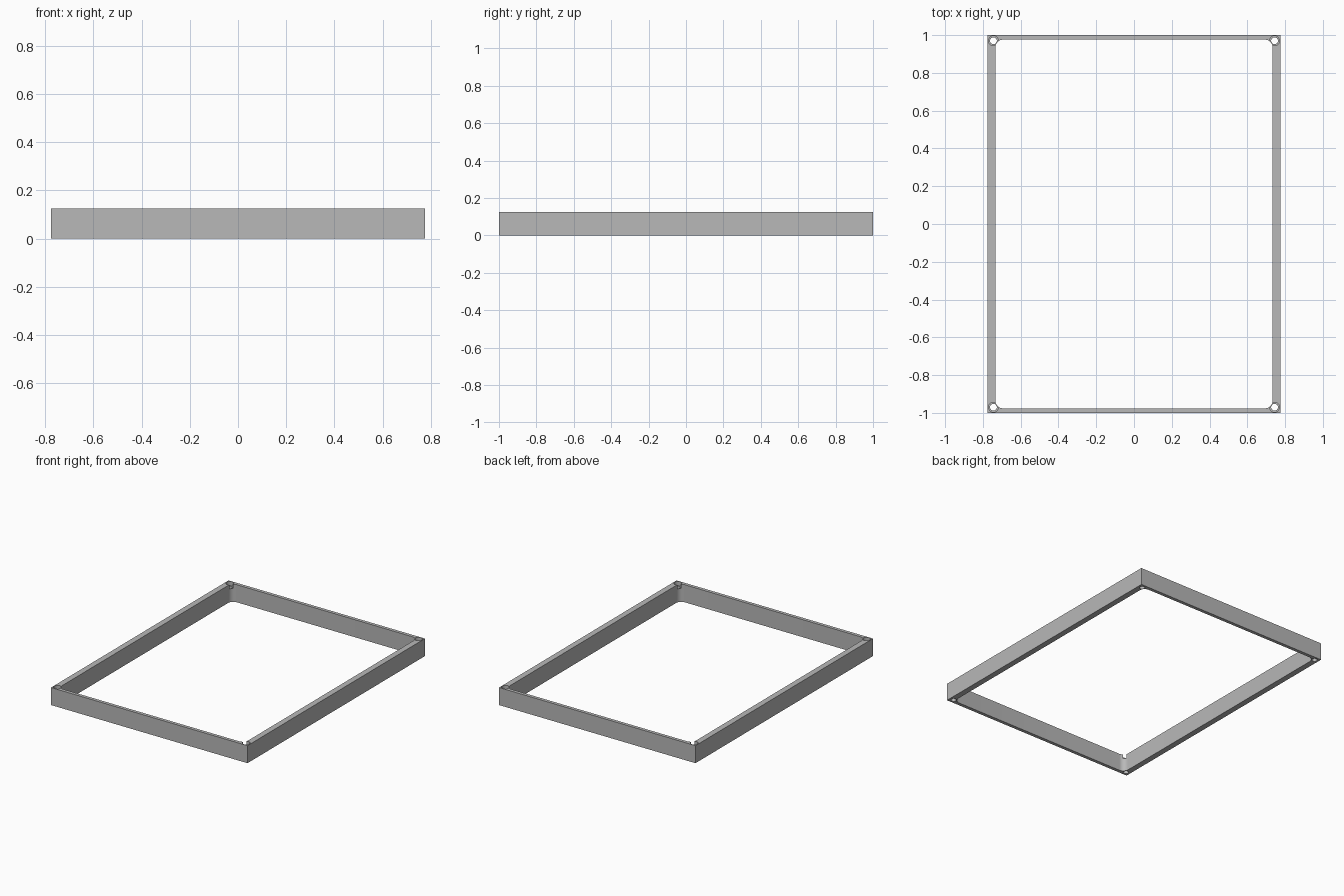
import bpy, bmesh
from math import cos, sin, pi

cube = bpy.data.objects.get("Cube")
if cube:
    bpy.data.objects.remove(cube, do_unlink=True)

HALF_X, HALF_Y, HEIGHT = 0.775, 1.0, 0.125
INNER_X, INNER_Y, FILLET = 0.733, 0.976, 0.04
HOLE_X, HOLE_Y = 0.744, 0.970
BORE_R, SEAT_R, SEAT_DEPTH = 0.018, 0.026, 0.03
MARGIN = 0.05

grey = bpy.data.materials.new("plain grey")
grey.use_nodes = True
colour = (0.48, 0.48, 0.48, 1)
grey.diffuse_color = colour
grey.node_tree.nodes["Principled BSDF"].inputs["Base Color"].default_value = colour


def prism(name, outline, z0, z1):
    """Extrude a closed outline between two heights."""
    bm = bmesh.new()
    base = bm.faces.new([bm.verts.new((x, y, z0)) for x, y in outline])
    top = bmesh.ops.extrude_face_region(bm, geom=[base])["geom"]
    verts = [v for v in top if isinstance(v, bmesh.types.BMVert)]
    bmesh.ops.translate(bm, verts=verts, vec=(0, 0, z1 - z0))
    bmesh.ops.recalc_face_normals(bm, faces=bm.faces)
    mesh = bpy.data.meshes.new(name)
    bm.to_mesh(mesh)
    bm.free()
    mesh.materials.append(grey)
    obj = bpy.data.objects.new(name, mesh)
    bpy.context.collection.objects.link(obj)
    return obj


def circle(cx, cy, r, n=32):
    return [(cx + r * cos(2 * pi * i / n), cy + r * sin(2 * pi * i / n)) for i in range(n)]


def rounded_rectangle(hx, hy, r, steps=10):
    points = []
    for quarter, (sx, sy) in enumerate(((1, 1), (-1, 1), (-1, -1), (1, -1))):
        for i in range(steps + 1):
            a = (quarter + i / steps) * pi / 2
            points.append((sx * (hx - r) + r * cos(a), sy * (hy - r) + r * sin(a)))
    return points


def cut(target, cutter):
    cutter.hide_render = True
    mod = target.modifiers.new("cut", "BOOLEAN")
    mod.operation, mod.solver, mod.object = "DIFFERENCE", "EXACT", cutter
    bpy.context.view_layer.objects.active = target
    bpy.ops.object.modifier_apply(modifier=mod.name)
    bpy.data.objects.remove(cutter, do_unlink=True)


# Rectangular spacer frame with a rounded opening
corners = [(-HALF_X, -HALF_Y), (HALF_X, -HALF_Y), (HALF_X, HALF_Y), (-HALF_X, HALF_Y)]
frame = prism("spacer_frame", corners, 0, HEIGHT)
cut(frame, prism("opening_cutter", rounded_rectangle(INNER_X, INNER_Y, FILLET),
                 -MARGIN, HEIGHT + MARGIN))

# Screw bores with wider seats that break through the inner corners
for sx in (-1, 1):
    for sy in (-1, 1):
        x, y = sx * HOLE_X, sy * HOLE_Y
        cut(frame, prism("bore_cutter", circle(x, y, BORE_R), -MARGIN, HEIGHT + MARGIN))
        cut(frame, prism("seat_cutter", circle(x, y, SEAT_R),
                         HEIGHT - SEAT_DEPTH, HEIGHT + MARGIN))

# Smooth the curved walls, keep the edges crisp
bpy.ops.object.select_all(action="DESELECT")
frame.select_set(True)
bpy.context.view_layer.objects.active = frame
bpy.ops.object.shade_smooth_by_angle(angle=pi / 6)
